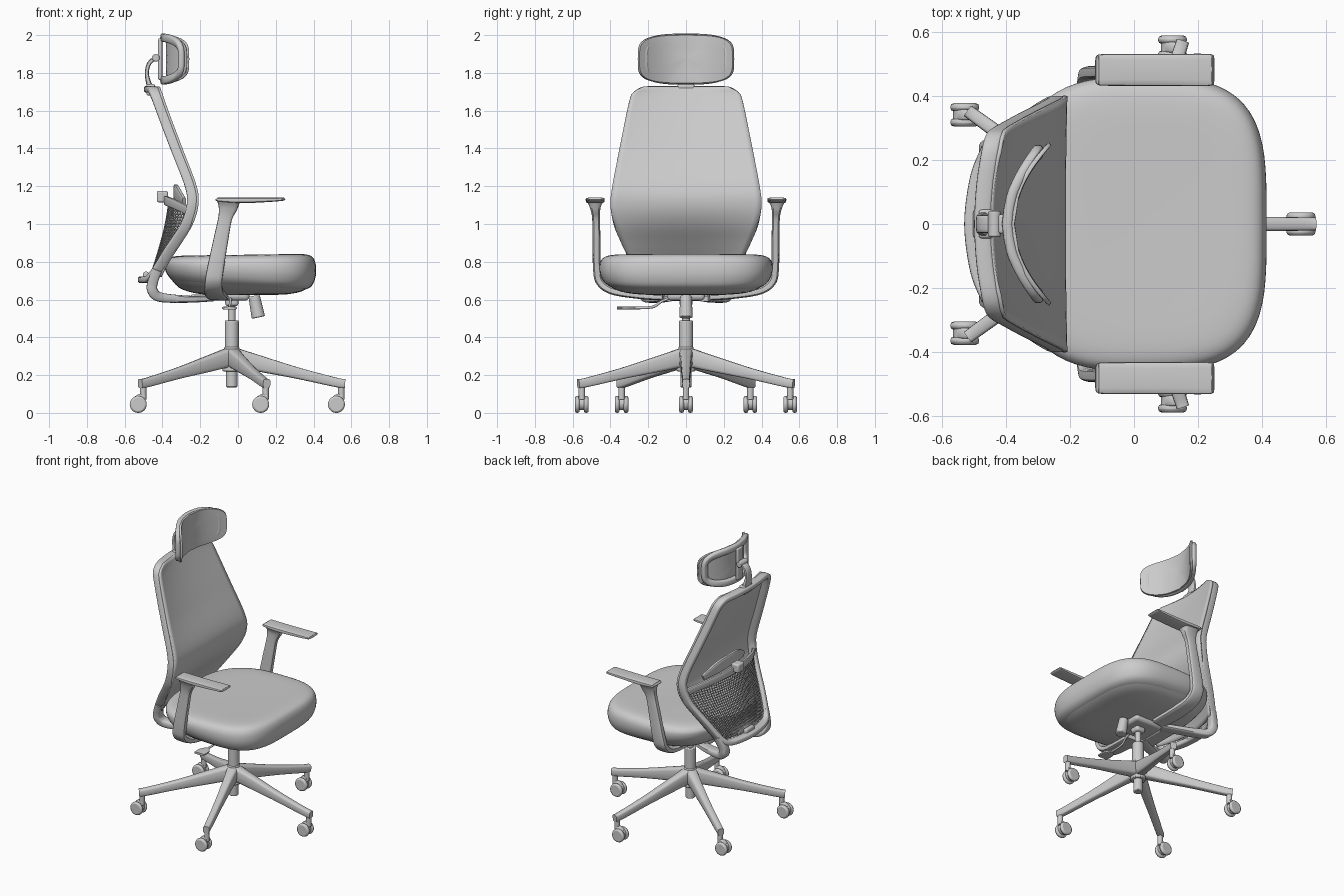
import bpy, bmesh, math
from mathutils import Vector

if "Cube" in bpy.data.objects:
    bpy.data.objects.remove(bpy.data.objects["Cube"])

X, Y, Z = Vector((1, 0, 0)), Vector((0, 1, 0)), Vector((0, 0, 1))


def finish(name, bm):
    bmesh.ops.recalc_face_normals(bm, faces=bm.faces)
    me = bpy.data.meshes.new(name)
    bm.to_mesh(me)
    bm.free()
    ob = bpy.data.objects.new(name, me)
    bpy.context.collection.objects.link(ob)
    return ob


def modifier(ob, kind, **kw):
    m = ob.modifiers.new(kind.title(), kind)
    for k, v in kw.items():
        setattr(m, k, v)
    return ob


def loft(name, rings, closed=False, caps=(True, True), wrap=True):
    bm = bmesh.new()
    R = [[bm.verts.new(p) for p in r] for r in rings]
    n = len(R[0])
    for i in range(len(R) if closed else len(R) - 1):
        a, b = R[i], R[(i + 1) % len(R)]
        for j in range(n if wrap else n - 1):
            k = (j + 1) % n
            bm.faces.new((a[j], a[k], b[k], b[j]))
    if not closed and wrap:
        if caps[0]:
            bm.faces.new(R[0])
        if caps[1]:
            bm.faces.new(R[-1])
    return finish(name, bm)


def crom(pts, n=6, closed=False):
    N, out = len(pts), []
    at = lambda i: pts[i % N] if closed else pts[min(max(i, 0), N - 1)]
    for i in range(N if closed else N - 1):
        for k in range(n):
            t = k / n
            out.append([0.5 * (2 * b + (c - a) * t + (2 * a - 5 * b + 4 * c - d) * t * t
                               + (3 * b - a - 3 * c + d) * t ** 3)
                        for a, b, c, d in zip(at(i - 1), at(i), at(i + 1), at(i + 2))])
    return out if closed else out + [list(pts[-1])]


def table(rows):
    T = crom(rows, 8)

    def f(z):
        if z <= T[0][0]:
            return T[0][1]
        for p, q in zip(T, T[1:]):
            if z <= q[0]:
                return p[1] + (q[1] - p[1]) * (z - p[0]) / (q[0] - p[0])
        return T[-1][1]
    return f


def superell(e, seg):
    s = lambda v: math.copysign(abs(v) ** (2 / e), v)
    return [(s(math.cos(2 * math.pi * i / seg)), s(math.sin(2 * math.pi * i / seg))) for i in range(seg)]


def sweep(name, pts, ref, n=6, closed=False, e=4, seg=16):
    """pts: x, y, z, size along ref, size across"""
    P = crom(pts, n, closed)
    N, rings = len(P), []
    for i, q in enumerate(P):
        a = P[(i - 1) % N] if closed else P[max(i - 1, 0)]
        b = P[(i + 1) % N] if closed else P[min(i + 1, N - 1)]
        t = (Vector(b[:3]) - Vector(a[:3])).normalized()
        s = t.cross(ref).normalized()
        m = s.cross(t).normalized()
        rings.append([Vector(q[:3]) + m * (u * q[3] / 2) + s * (v * q[4] / 2) for u, v in superell(e, seg)])
    return loft(name, rings, closed)


def cyl(name, a, b, r1, r2=None, bevel=0.006, seg=32):
    a, b = Vector(a), Vector(b)
    q = Z.rotation_difference((b - a).normalized())
    ring = lambda c, r: [c + q @ Vector((r * math.cos(2 * math.pi * i / seg), r * math.sin(2 * math.pi * i / seg), 0))
                         for i in range(seg)]
    ob = loft(name, [ring(a, r1), ring(b, r2 or r1)])
    return modifier(ob, 'BEVEL', width=bevel, segments=2) if bevel else ob


def box(name, c, size, bevel=0.01):
    bm = bmesh.new()
    bmesh.ops.create_cube(bm, size=1)
    for v in bm.verts:
        v.co = Vector([c[i] + v.co[i] * size[i] for i in range(3)])
    return modifier(finish(name, bm), 'BEVEL', width=bevel, segments=3)


# five-star base with casters
HX = -0.033
for i in range(5):
    c, s = math.cos(math.radians(72 * i)), math.sin(math.radians(72 * i))
    leg = [(0.015, 0.295, 0.10, 0.075), (0.15, 0.26, 0.085, 0.06), (0.35, 0.21, 0.06, 0.048),
           (0.55, 0.162, 0.05, 0.042), (0.6, 0.155, 0.048, 0.04)]
    sweep(f"base_leg_{i}", [(HX + r * c, r * s, z, h, w) for r, z, h, w in leg], Z)
    x, y = HX + 0.58 * c, 0.58 * s
    cyl(f"caster_stem_{i}", (x, y, 0.07), (x, y, 0.14), 0.017, bevel=0.003, seg=20)
    wx = x - 0.026
    for k in (1, -1):
        cyl(f"caster_wheel_{i}_{k}", (wx, y + k * 0.011, 0.045), (wx, y + k * 0.036, 0.045), 0.045, bevel=0.01)
    cyl(f"caster_body_{i}", (wx, y - 0.013, 0.05), (wx, y + 0.013, 0.05), 0.036, bevel=0)
    sweep(f"caster_hood_{i}", [(x + 0.006, y, 0.085, .034, .03), (x - 0.02, y, 0.085, .034, .03),
                               (x - 0.04, y, 0.07, .034, .03)], Y, 3)

# hub, gas lift and tilt mechanism
cyl("base_hub", (HX, 0, 0.22), (HX, 0, 0.35), 0.05, 0.04)
cyl("lift_foot", (HX, 0, 0.135), (HX, 0, 0.25), 0.03)
cyl("lift_sleeve", (HX, 0, 0.3), (HX, 0, 0.49), 0.037)
cyl("lift_piston", (HX, 0, 0.48), (HX, 0, 0.62), 0.02)
box("mechanism", (-0.05, 0, 0.625), (0.22, 0.2, 0.06), 0.02)
box("mechanism_collar", (HX, 0, 0.595), (0.07, 0.07, 0.06), 0.015)
cyl("tension_knob", (0.085, 0, 0.62), (0.108, 0, 0.505), 0.03, 0.036)
sweep("lever_rod", [(-0.04, -0.08, 0.61, .014, .014), (-0.04, -0.13, 0.59, .014, .014),
                    (-0.045, -0.18, 0.56, .014, .014), (-0.045, -0.3, 0.555, .014, .014)], Z, e=2)
sweep("lever_paddle", [(-0.045, -0.27, 0.555, .014, .03), (-0.045, -0.31, 0.555, .016, .075),
                       (-0.045, -0.365, 0.555, .014, .075)], Z)


# seat cushion and pan
def seat_ring(k, z, tilt):
    out = []
    for (u, v), (u2, v2) in zip(superell(3.0, 72), superell(3.7, 72)):
        if u > 0:
            u, v = u2, v2
        x = 0.012 + 0.402 * u * k
        out.append((x, 0.46 * v * k * (1 - 0.04 * u * u), z + tilt * x / 0.4))
    return out


prof = [(0.70, 0.66, -0.015), (0.85, 0.67, -0.02), (0.94, 0.697, -0.026), (0.985, 0.732, -0.022),
        (1.0, 0.77, -0.016), (0.985, 0.803, -0.002), (0.93, 0.826, 0.005), (0.8, 0.836, 0.006),
        (0.5, 0.836, 0.004), (0.02, 0.834, 0)]
loft("seat", [seat_ring(*p) for p in crom(prof, 4)])
pan = [(0.40, 0.624, 0), (0.62, 0.632, -0.006), (0.8, 0.652, -0.012), (0.92, 0.69, -0.024)]
loft("seat_pan", [seat_ring(*p) for p in crom(pan, 3)])

# armrests and back supports, mirrored
for s in (1, -1):
    arm = [(-0.10, 0.12, 0.61, .10, .03), (-0.115, 0.25, 0.62, .11, .033), (-0.128, 0.39, 0.645, .10, .038),
           (-0.13, 0.455, 0.69, .092, .04), (-0.12, 0.471, 0.76, .088, .042), (-0.09, 0.474, 0.92, .078, .042),
           (-0.068, 0.476, 1.03, .074, .042), (-0.054, 0.48, 1.085, .10, .055), (-0.05, 0.481, 1.118, .12, .085)]
    sweep(f"arm_post_{s}", [(x, y * s, z, a, b) for x, y, z, a, b in arm], X)
    pad = [(-0.114, .014, .088), (-0.10, .022, .098), (0.0, .03, .1), (0.12, .026, .1),
           (0.23, .018, .1), (0.247, .010, .09)]
    sweep(f"arm_pad_{s}", [(x, 0.481 * s, 1.14 - h / 2, h, w) for x, h, w in pad], Z)
    strap = [(-0.425, 0.258, 0.76, .045, .05), (-0.452, 0.235, 0.69, .055, .055), (-0.452, 0.222, 0.645, .065, .055),
             (-0.41, 0.2, 0.612, .07, .05), (-0.27, 0.155, 0.602, .07, .038), (-0.14, 0.10, 0.605, .07, .03)]
    sweep(f"back_support_{s}", [(x, y * s, z, a, b) for x, y, z, a, b in strap], Y)
box("back_support_bridge", (-0.2, 0, 0.61), (0.1, 0.28, 0.035))

# backrest: shared curved surface
edge_x = table([(0.66, -0.435), (0.72, -0.41), (0.8, -0.37), (0.9, -0.305), (1.0, -0.245), (1.1, -0.216),
                (1.2, -0.225), (1.4, -0.3), (1.6, -0.375), (1.73, -0.42)])
half_w = table([(0.68, 0.25), (0.74, 0.265), (0.85, 0.315), (1.0, 0.38), (1.1, 0.4), (1.2, 0.39),
                (1.4, 0.352), (1.65, 0.3), (1.7, 0.275), (1.727, 0.225)])
bow = table([(0.66, 0.06), (0.75, 0.055), (0.9, 0.035), (1.1, 0.005), (1.4, 0.02), (1.73, 0.03)])


def back_x(y, z):
    return edge_x(z) - bow(z) * max(0, 1 - (y / half_w(z)) ** 2)


half = [(0.13, 0.705), (0.205, 0.712), (0.247, 0.745), (0.3, 0.85), (0.335, 0.925), (0.365, 1.0), (0.382, 1.1),
        (0.372, 1.2), (0.333, 1.4), (0.306, 1.53), (0.28, 1.65), (0.258, 1.69), (0.215, 1.71), (0.12, 1.713)]
loop = [(0, 0.705)] + half + [(0, 1.713)] + [(-y, z) for y, z in reversed(half)]
sweep("back_frame", [(back_x(y, z) - 0.028, y, z, .054, .036) for y, z in loop], X, 5, True)
rows = [0.72 + 1.007 * i / 48 for i in range(49)]
panel = [[(back_x(u * half_w(z), z), u * half_w(z), z) for u in [j / 12 - 1 for j in range(25)]] for z in rows]
modifier(loft("back_panel", panel, wrap=False), 'SOLIDIFY', thickness=0.012, offset=0)

# lumbar mesh, band and adjuster
mid_x = table([(0.7, -0.475), (0.8, -0.44), (0.9, -0.41), (1.0, -0.385), (1.12, -0.365)])
lumbar = []
for i in range(25):
    z, row = 0.715 + 0.385 * i / 24, []
    for j in range(41):
        u = j / 20 - 1
        e = edge_x(z) - 0.04
        row.append((e + (min(mid_x(z), e) - e) * (1 - u * u), u * (half_w(z) - 0.03), z))
    lumbar.append(row)
modifier(loft("lumbar_mesh", lumbar, wrap=False), 'WIREFRAME', thickness=0.006)
band = [(-0.262, -0.372, 1.07), (-0.335, -0.24, 1.105), (-0.372, -0.12, 1.12), (-0.382, 0, 1.125),
        (-0.372, 0.12, 1.12), (-0.335, 0.24, 1.105), (-0.262, 0.372, 1.07)]
sweep("lumbar_band", [(*p, .022, .05) for p in band], X)
box("lumbar_adjuster", (-0.4, 0, 1.145), (0.06, 0.07, 0.06))
sweep("lumbar_pad", [(-0.285, -0.22, 1.12, .02, .04), (-0.32, -0.11, 1.16, .025, .08), (-0.33, 0, 1.17, .025, .08),
                     (-0.32, 0.11, 1.16, .025, .08), (-0.285, 0.22, 1.12, .02, .04)], X)
box("back_lower_clip", (-0.487, 0, 0.72), (0.03, 0.09, 0.055))


# headrest: curved ring with a front panel, and its bracket
def head_point(u, v, k, dx):
    y = 0.252 * u * k
    return (-0.395 + dx + 0.118 * (y / 0.25) ** 2, y, 1.873 + (0.127 - 0.012 * (y / 0.25) ** 2) * v * k)


ring = [head_point(u, v, 0.89, 0) for u, v in superell(4, 48)]
sweep("headrest_frame", [(*p, .034, .045) for p in ring], X, 2, True, e=3)
panel = [[head_point(u, v, k, 0.018 - 0.012 * (k > 0.99)) for u, v in superell(4.4, 64)]
         for k in (1.0, 0.975, 0.85, 0.65, 0.45, 0.25, 0.03)]
modifier(loft("headrest_panel", panel, caps=(False, True)), 'SOLIDIFY', thickness=0.01, offset=0)
box("headrest_strut", (-0.412, 0, 1.873), (0.022, 0.06, 0.22), 0.008)
stem = [(-0.455, 1.69, .085, .03), (-0.468, 1.73, .075, .03), (-0.482, 1.79, .06, .022), (-0.475, 1.84, .055, .022),
        (-0.45, 1.87, .055, .022), (-0.41, 1.88, .055, .025)]
sweep("headrest_bracket", [(x, 0, z, a, b) for x, z, a, b in stem], Y)
cyl("headrest_pivot", (-0.435, -0.04, 1.88), (-0.435, 0.04, 1.88), 0.02, bevel=0.004)
box("bracket_mount", (-0.462, 0, 1.71), (0.045, 0.09, 0.06))

bpy.ops.object.select_all(action='SELECT')
bpy.context.view_layer.objects.active = bpy.data.objects["seat"]
bpy.ops.object.shade_smooth_by_angle(angle=math.radians(35))
